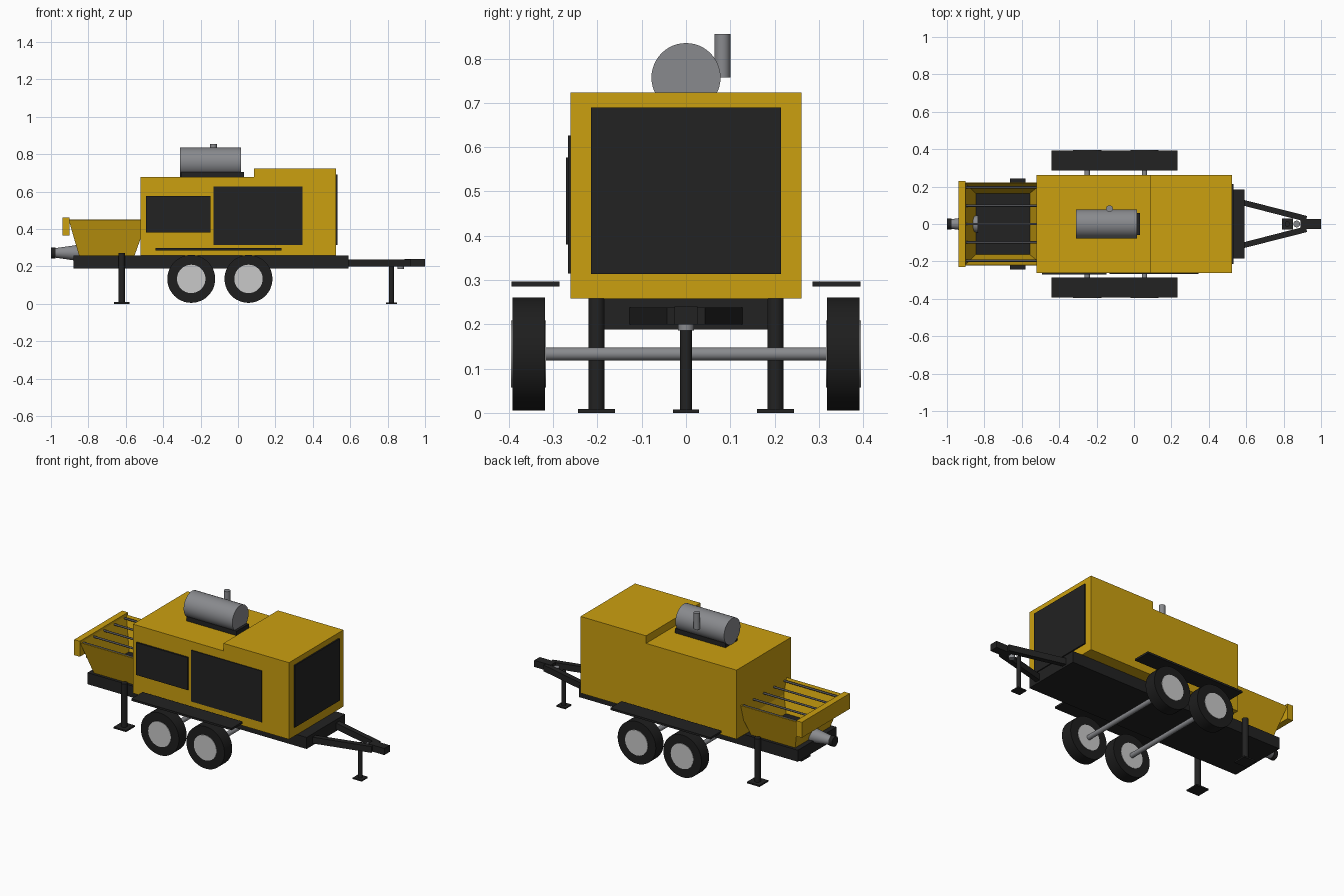
import bpy, bmesh, math
from mathutils import Vector

if "Cube" in bpy.data.objects:
    bpy.data.objects.remove(bpy.data.objects["Cube"])


def material(name, r, g, b):
    m = bpy.data.materials.new(name)
    m.diffuse_color = (r, g, b, 1)
    m.use_nodes = True
    m.node_tree.nodes["Principled BSDF"].inputs["Base Color"].default_value = m.diffuse_color
    return m


YELLOW = material("machine_yellow", 0.60, 0.35, 0.005)
BLACK = material("frame_black", 0.016, 0.016, 0.016)
TYRE = material("tyre_black", 0.013, 0.013, 0.013)
STEEL = material("steel_grey", 0.25, 0.255, 0.27)
HUB = material("hub_light_grey", 0.58, 0.58, 0.58)
BAR = material("grate_dark_grey", 0.08, 0.082, 0.09)


def finish(name, bm, mat, smooth=False):
    bmesh.ops.recalc_face_normals(bm, faces=bm.faces)
    me = bpy.data.meshes.new(name)
    bm.to_mesh(me)
    bm.free()
    me.materials.append(mat)
    ob = bpy.data.objects.new(name, me)
    bpy.context.collection.objects.link(ob)
    if smooth:
        bpy.ops.object.select_all(action='DESELECT')
        ob.select_set(True)
        bpy.context.view_layer.objects.active = ob
        bpy.ops.object.shade_smooth_by_angle(angle=math.radians(35))
    return ob


def box(name, x, y, z, mat):
    """Box from (min, max) ranges."""
    bm = bmesh.new()
    bmesh.ops.create_cube(bm, size=1)
    for v in bm.verts:
        v.co = [r[0] if c < 0 else r[1] for c, r in zip(v.co, (x, y, z))]
    return finish(name, bm, mat)


def rod(name, a, b, r1, mat, r2=None, sides=32):
    """Cylinder or cone between two points."""
    a, b = Vector(a), Vector(b)
    bm = bmesh.new()
    bmesh.ops.create_cone(bm, cap_ends=True, segments=sides, radius1=r1,
                          radius2=r1 if r2 is None else r2, depth=(b - a).length)
    ob = finish(name, bm, mat, True)
    ob.rotation_euler = (b - a).to_track_quat('Z', 'Y').to_euler()
    ob.location = (a + b) / 2
    return ob


def prism(name, pts, lo, hi, mat, axis):
    """Extrude a 2D outline along y (xz outline) or z (xy outline)."""
    bm = bmesh.new()
    put = (lambda p, d: (p[0], d, p[1])) if axis == 'y' else (lambda p, d: (p[0], p[1], d))
    face = bm.faces.new([bm.verts.new(put(p, lo)) for p in pts])
    ext = bmesh.ops.extrude_face_region(bm, geom=[face])
    move = (0, hi - lo, 0) if axis == 'y' else (0, 0, hi - lo)
    bmesh.ops.translate(bm, vec=move, verts=[g for g in ext['geom'] if isinstance(g, bmesh.types.BMVert)])
    return finish(name, bm, mat)


# Chassis and stepped engine housing
box("chassis", (-0.88, 0.59), (-0.185, 0.185), (0.188, 0.258), BLACK)
prism("engine_housing", [(-0.522, 0.258), (0.525, 0.258), (0.525, 0.723), (0.085, 0.723),
                         (0.085, 0.677), (-0.522, 0.677)], -0.261, 0.261, YELLOW, 'y')

# Dark side panels and radiator grille
box("small_side_panel", (-0.493, -0.148), (-0.271, -0.26), (0.38, 0.577), BLACK)
box("large_side_panel", (-0.13, 0.345), (-0.266, -0.26), (0.315, 0.626), BLACK)
box("radiator_grille", (0.524, 0.533), (-0.214, 0.214), (0.314, 0.69), BLACK)

# Muffler, its cradle and exhaust stack
box("muffler_cradle", (-0.305, 0.032), (-0.058, 0.058), (0.67, 0.705), BLACK)
rod("muffler", (-0.31, 0, 0.757), (0.016, 0, 0.757), 0.078, STEEL, sides=48)
rod("exhaust_stack", (-0.131, 0.082, 0.757), (-0.131, 0.082, 0.855), 0.018, STEEL)

# Open tapered hopper
bm = bmesh.new()
rings = []
for x0, x1, y, z in ((-0.85, -0.553, 0.168, 0.258), (-0.905, -0.485, 0.222, 0.448)):
    rings.append([bm.verts.new(p) for p in ((x0, -y, z), (x1, -y, z), (x1, y, z), (x0, y, z))])
for i in range(4):
    j = (i + 1) % 4
    bm.faces.new((rings[0][i], rings[0][j], rings[1][j], rings[1][i]))
hopper = finish("hopper", bm, YELLOW)
mod = hopper.modifiers.new("wall", 'SOLIDIFY')
mod.thickness = 0.006
mod.offset = -1
box("hopper_lip", (-0.938, -0.9), (-0.23, 0.23), (0.366, 0.46), YELLOW)
for i in range(5):
    y = (i - 2) * 0.098
    rod(f"grate_bar_{i + 1}", (-0.905, y, 0.438), (-0.515, y, 0.438), 0.006, BAR, sides=12)

# Outlet nozzle at the rear
rod("outlet_cone", (-0.835, 0, 0.272), (-0.98, 0, 0.272), 0.046, STEEL, 0.025)
rod("outlet_collar", (-0.976, 0, 0.272), (-1.0, 0, 0.272), 0.03, BLACK)

# Tandem axles, wheels and hubs
for n, x in (("rear", -0.25), ("front", 0.056)):
    rod(f"{n}_axle", (x, -0.33, 0.133), (x, 0.33, 0.133), 0.0145, STEEL)
    for side, s in (("left", 1), ("right", -1)):
        rod(f"{n}_{side}_tyre", (x, s * 0.318, 0.133), (x, s * 0.392, 0.133), 0.128, TYRE, sides=48)
        rod(f"{n}_{side}_hub", (x, s * 0.316, 0.133), (x, s * 0.395, 0.133), 0.076, HUB, sides=40)

# Fenders, rear legs with feet, drawbar arms
for side, s in (("left", 1), ("right", -1)):
    box(f"{side}_fender", (-0.44, 0.232), sorted((s * 0.286, s * 0.394)), (0.285, 0.297), BLACK)
    rod(f"{side}_rear_leg", (-0.622, s * 0.202, 0), (-0.622, s * 0.202, 0.272), 0.018, BLACK)
    box(f"{side}_rear_foot", (-0.664, -0.58), (s * 0.202 - 0.042, s * 0.202 + 0.042), (0, 0.009), BLACK)
    prism(f"{side}_drawbar", [(0.57, s * 0.133), (0.57, s * 0.102), (0.92, s * 0.012), (0.925, s * 0.043)],
          0.2, 0.238, BLACK, 'z')

# Coupler, ball socket and front jack
box("coupler", (0.89, 1.0), (-0.026, 0.026), (0.2, 0.24), BLACK)
rod("ball_socket", (0.87, 0, 0.186), (0.87, 0, 0.225), 0.018, STEEL)
rod("front_jack", (0.82, 0, 0), (0.82, 0, 0.215), 0.0135, BLACK)
box("front_jack_foot", (0.79, 0.85), (-0.029, 0.029), (0, 0.008), BLACK)
